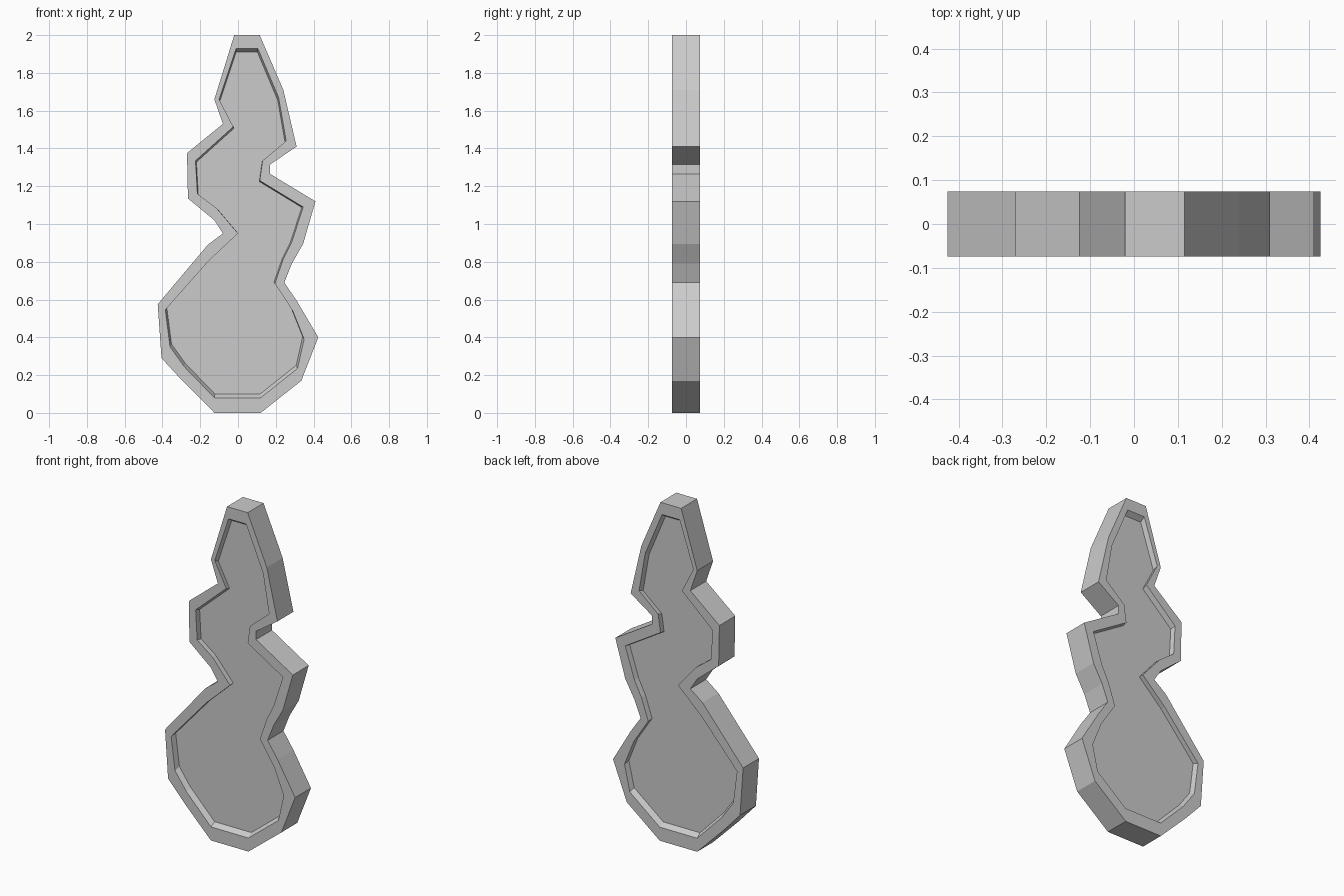
import bpy
import bmesh

default_cube = bpy.data.objects.get("Cube")
if default_cube:
    bpy.data.objects.remove(default_cube, do_unlink=True)

HALF_DEPTH = 0.074
RECESS = 0.03
FLOOR_SCALE = 0.978
MID_HEIGHT = 1.0

# Each corner pairs the outer silhouette (x, z) with the rim's inner edge (x, z)
CORNERS = [
    (-.125, 0, -.125, .08), (.12, 0, .12, .08), (.335, .17, .315, .235),
    (.425, .4, .35, .39), (.31, .595, .29, .54), (.245, .69, .195, .685),
    (.285, .79, .24, .815), (.345, .895, .285, .905), (.41, 1.12, .345, 1.09),
    (.17, 1.265, .115, 1.23), (.17, 1.315, .13, 1.335), (.31, 1.41, .255, 1.44),
    (.24, 1.71, .215, 1.67), (.115, 2, .105, 1.93), (-.02, 2, -.01, 1.93),
    (-.125, 1.66, -.1, 1.66), (-.08, 1.53, -.025, 1.515), (-.27, 1.375, -.225, 1.335),
    (-.265, 1.135, -.215, 1.16), (-.125, 1.02, -.115, 1.085), (-.08, .95, 0, .95),
    (-.16, .89, -.155, .805), (-.425, .575, -.385, .545), (-.405, .29, -.36, .35),
    (-.295, .17, -.285, .245),
]


def make_material(name, color):
    material = bpy.data.materials.new(name)
    material.use_nodes = True
    material.diffuse_color = color
    shader = next(n for n in material.node_tree.nodes if n.type == 'BSDF_PRINCIPLED')
    shader.inputs["Base Color"].default_value = color
    return material


def add_loop(bm, points, y):
    return [bm.verts.new((x, y, z)) for x, z in points]


def bridge(bm, first, second):
    count = len(first)
    for i in range(count):
        j = (i + 1) % count
        bm.faces.new((first[i], first[j], second[j], second[i]))


def build_plaque(name, material):
    outer = [corner[:2] for corner in CORNERS]
    inner = [corner[2:] for corner in CORNERS]
    floor = [(x * FLOOR_SCALE, MID_HEIGHT + (z - MID_HEIGHT) * FLOOR_SCALE)
             for x, z in inner]
    bm = bmesh.new()
    outer_loops = []
    # Front and back: raised rim, sloping recess wall and flat floor
    for side in (-1, 1):
        edge_loop = add_loop(bm, outer, side * HALF_DEPTH)
        rim_loop = add_loop(bm, inner, side * HALF_DEPTH)
        floor_loop = add_loop(bm, floor, side * (HALF_DEPTH - RECESS))
        bridge(bm, edge_loop, rim_loop)
        bridge(bm, rim_loop, floor_loop)
        bm.faces.new(floor_loop)
        outer_loops.append(edge_loop)
    # Outer side walls
    bridge(bm, *outer_loops)
    bmesh.ops.recalc_face_normals(bm, faces=bm.faces[:])
    mesh = bpy.data.meshes.new(name)
    bm.to_mesh(mesh)
    bm.free()
    mesh.materials.append(material)
    plaque = bpy.data.objects.new(name, mesh)
    bpy.context.collection.objects.link(plaque)
    return plaque


plain_grey = make_material("plain_grey", (0.6, 0.6, 0.6, 1.0))
build_plaque("recessed_plaque", plain_grey)
